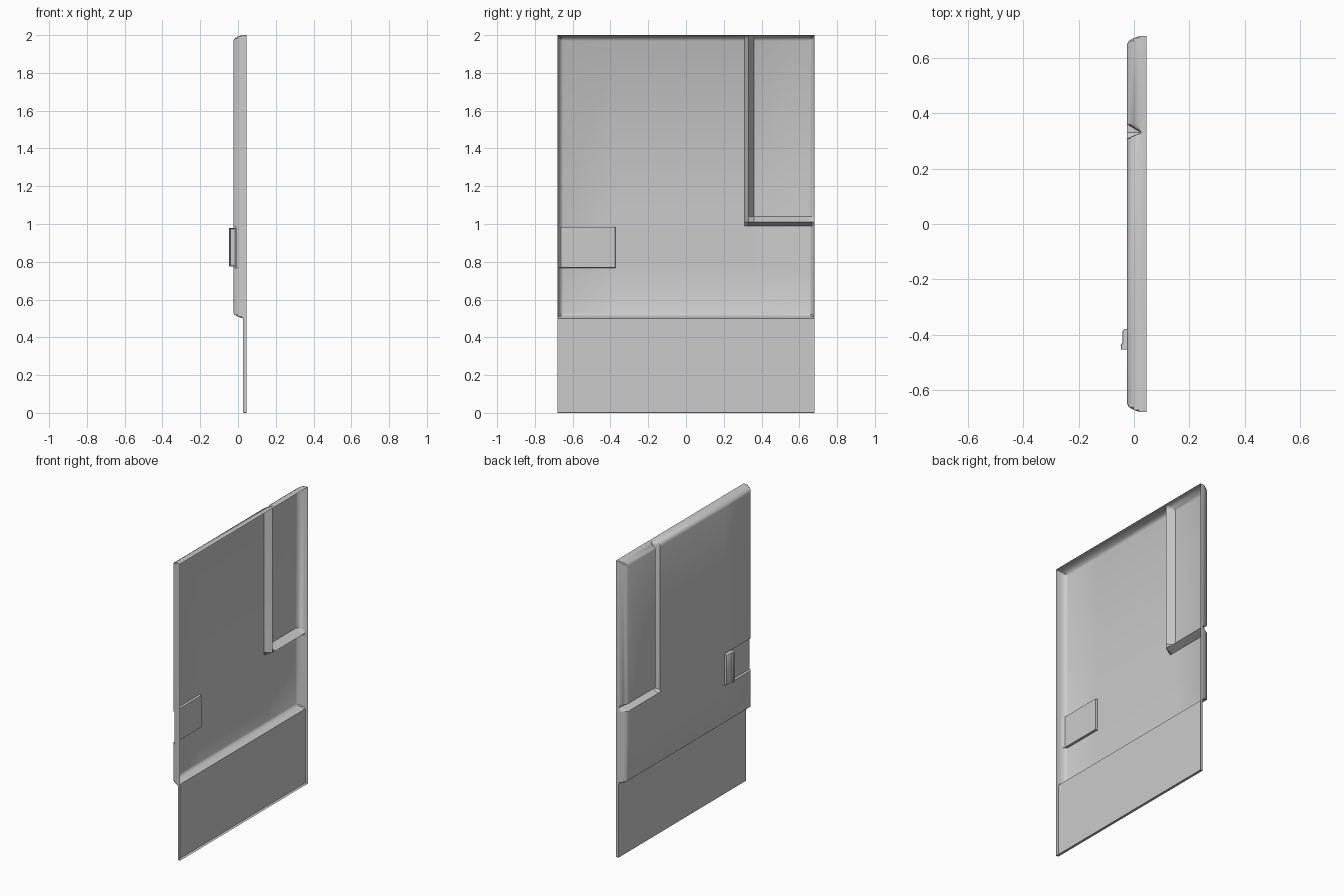
import bpy, bmesh

if "Cube" in bpy.data.objects:
    bpy.data.objects.remove(bpy.data.objects["Cube"], do_unlink=True)

grey = bpy.data.materials.new("plain grey")
grey.use_nodes = True
COLOUR = (0.6, 0.6, 0.6, 1)
grey.diffuse_color = COLOUR
grey.node_tree.nodes["Principled BSDF"].inputs["Base Color"].default_value = COLOUR

HALF, TOP, SKIN = 0.68, 2.0, -0.025
# Depth profiles: (distance, x)
RIM = [(0, 0.045), (0.001, 0.018), (0.008, -0.002), (0.018, -0.019), (0.03, SKIN)]
LOWER = [(0, 0.045), (0.001, 0.027), (0.5, 0.027), (0.511, -0.004), (0.52, -0.02), (0.53, SKIN)]
GROOVE = [(-0.02, SKIN), (0, 0.025), (0.03, SKIN)]
GROOVE_Y, GROOVE_Z = 0.33, 1.01
POCKET_Y, POCKET_Z = -0.375, (0.77, 0.983)


def sample(profile, d):
    if d <= profile[0][0]:
        return profile[0][1]
    for (a, xa), (b, xb) in zip(profile, profile[1:]):
        if d <= b:
            return xa + (xb - xa) * (d - a) / (b - a)
    return profile[-1][1]


def depth(y, z):
    """Pressed-sheet depth: the innermost of rim, skirt, groove and pocket."""
    x = max(sample(RIM, HALF - abs(y)), sample(RIM, TOP - z), sample(LOWER, z),
            sample(GROOVE, min(y - GROOVE_Y, z - GROOVE_Z)))
    if y <= POCKET_Y and POCKET_Z[0] <= z <= POCKET_Z[1]:
        x = max(x, -0.01)
    return x


def finish(name, bm, angle):
    mesh = bpy.data.meshes.new(name)
    bm.normal_update()
    bm.to_mesh(mesh)
    bm.free()
    mesh.materials.append(grey)
    obj = bpy.data.objects.new(name, mesh)
    bpy.context.collection.objects.link(obj)
    bpy.ops.object.select_all(action="DESELECT")
    obj.select_set(True)
    bpy.context.view_layer.objects.active = obj
    bpy.ops.object.shade_smooth_by_angle(angle=angle)
    return obj


# Door panel: open-backed sheet with rim, lower skirt, window groove and handle pocket
rim = [d for d, _ in RIM]
groove = [s for s, _ in GROOVE]
ys = sorted({s * (HALF - d) for d in rim for s in (-1, 1)}
            | {GROOVE_Y + s for s in groove} | {POCKET_Y, POCKET_Y + 0.002})
zs = sorted({TOP - d for d in rim} | {d for d, _ in LOWER} | {GROOVE_Z + s for s in groove}
            | {z + e for z, side in zip(POCKET_Z, (-1, 1)) for e in (0, side * 0.002)})
bm = bmesh.new()
grid = [[bm.verts.new((depth(y, z), y, z)) for z in zs] for y in ys]
for a, b in zip(grid, grid[1:]):
    for j in range(len(zs) - 1):
        bm.faces.new((a[j], a[j + 1], b[j + 1], b[j]))
finish("door_panel", bm, 0.6)

# Handle grip: lipped profile extruded upward, with a finger slot in its open side
bm = bmesh.new()
outline = [(-0.01, -0.38), (-0.036, -0.38), (-0.041, -0.388), (-0.042, -0.43),
           (-0.048, -0.437), (-0.047, -0.453), (-0.01, -0.453)]
base = bm.faces.new([bm.verts.new((x, y, 0.775)) for x, y in outline])
moved = bmesh.ops.extrude_face_region(bm, geom=[base])["geom"]
bmesh.ops.translate(bm, vec=(0, 0, 0.205), verts=[v for v in moved if isinstance(v, bmesh.types.BMVert)])
bmesh.ops.recalc_face_normals(bm, faces=bm.faces)
ends = [e for e in bm.edges if abs(e.verts[0].co.z - e.verts[1].co.z) < 0.001
        and all(v.co.x < -0.03 for v in e.verts)]
bmesh.ops.bevel(bm, geom=ends, offset=0.006, segments=2, affect="EDGES", profile=0.5)
bm.normal_update()
side = max((f for f in bm.faces if f.normal.y < -0.9), key=lambda f: f.calc_area())
bmesh.ops.inset_region(bm, faces=[side], thickness=0.008)
bmesh.ops.translate(bm, vec=(0, 0.02, 0), verts=side.verts[:])
finish("handle_grip", bm, 0.6)
